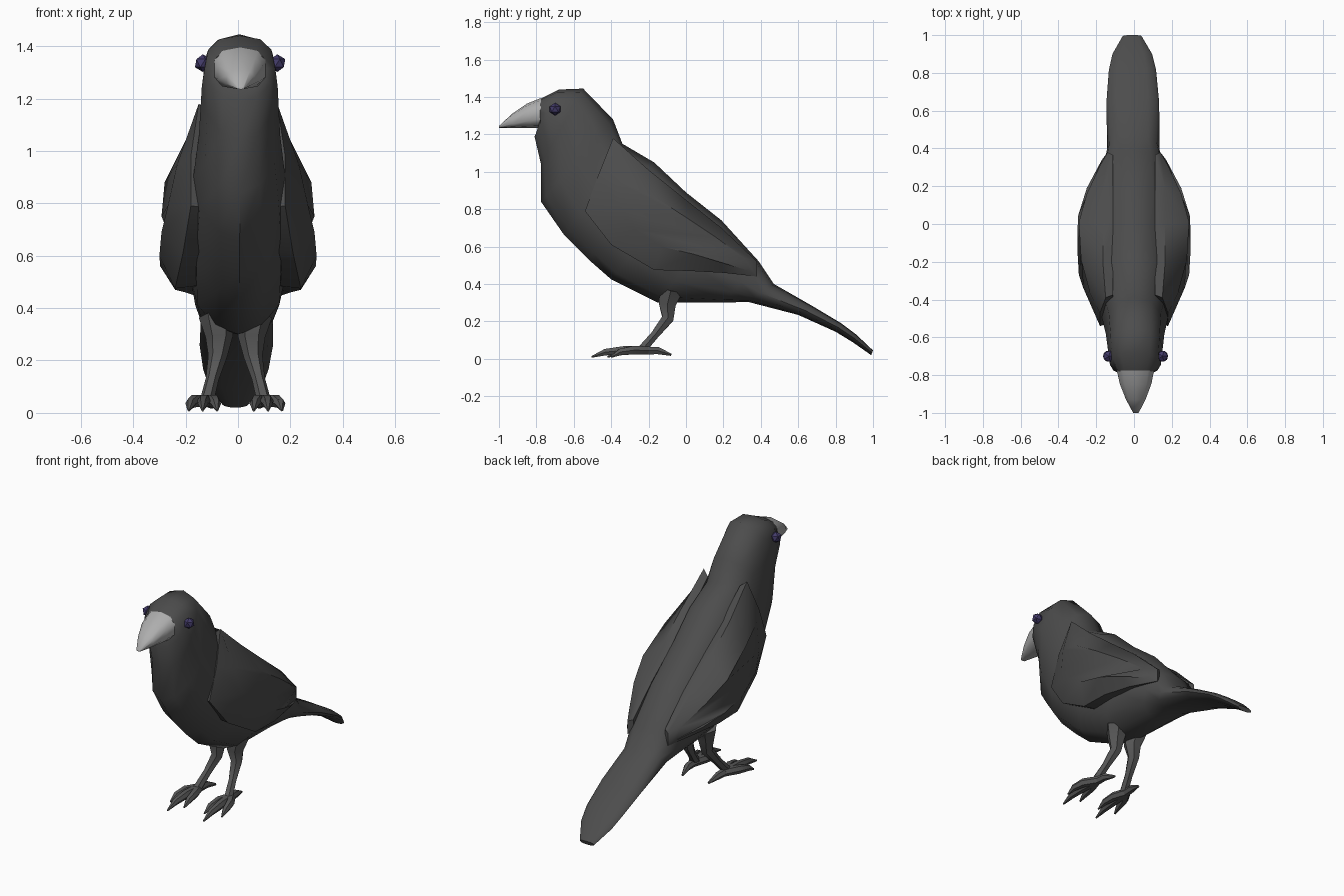
import bpy, bmesh, math
from mathutils import Vector

if "Cube" in bpy.data.objects:
    bpy.data.objects.remove(bpy.data.objects["Cube"])


def material(name, colour):
    m = bpy.data.materials.new(name)
    m.diffuse_color = (*colour, 1)
    m.use_nodes = True
    m.node_tree.nodes["Principled BSDF"].inputs["Base Color"].default_value = m.diffuse_color
    return m


FEATHER = material("charcoal feathers", (0.073, 0.073, 0.073))
BEAK = material("pale grey beak", (0.42, 0.42, 0.42))
LEG = material("grey leg", (0.095, 0.095, 0.095))
EYE = material("dark violet eye", (0.055, 0.043, 0.14))


def finish(name, bm, mat, angle=50):
    bmesh.ops.recalc_face_normals(bm, faces=bm.faces[:])
    me = bpy.data.meshes.new(name)
    bm.to_mesh(me)
    bm.free()
    ob = bpy.data.objects.new(name, me)
    bpy.context.collection.objects.link(ob)
    me.materials.append(mat)
    bpy.ops.object.select_all(action='DESELECT')
    ob.select_set(True)
    bpy.context.view_layer.objects.active = ob
    bpy.ops.object.shade_smooth_by_angle(angle=math.radians(angle))
    return ob


def skin(bm, rings, caps=(True, True)):
    """Join equal-sized rings of points into a skin."""
    vs = [[bm.verts.new(p) for p in r] for r in rings]
    n = len(vs[0])
    for a, b in zip(vs, vs[1:]):
        for i in range(n):
            j = (i + 1) % n
            bm.faces.new((a[i], a[j], b[j], b[i]))
    if caps[0]:
        bm.faces.new(vs[0][::-1])
    if caps[1]:
        bm.faces.new(vs[-1])


def signed_pow(v, p):
    return math.copysign(abs(v) ** p, v) if abs(v) > 1e-6 else 0


def loft(name, sections, mat, n=12, upper=0.8, lower=1.05, angle=50):
    """Sections: top y, top z, bottom y, bottom z, half width.
    Upper and lower set how boxy (< 1) or keeled (> 1) each half is."""
    rings = []
    for ty, tz, by, bz, hw in sections:
        ring = []
        for k in range(n):
            a = 2 * math.pi * k / n
            s, c = math.sin(a), math.cos(a)
            p = upper if c > 0 else lower
            t = 0.5 + 0.5 * signed_pow(c, p)
            ring.append((hw * signed_pow(s, p) - 0.01 * (by + (ty - by) * t),
                         by + (ty - by) * t, bz + (tz - bz) * t))
        rings.append(ring)
    bm = bmesh.new()
    skin(bm, rings)
    return finish(name, bm, mat, angle)


def tube(bm, path, n=6):
    """Path: x, y, z, radius."""
    pts = [Vector(p[:3]) for p in path]
    rings = []
    for i, p in enumerate(pts):
        d = (pts[min(i + 1, len(pts) - 1)] - pts[max(i - 1, 0)]).normalized()
        u = Vector((1, 0, 0))
        u = (u - d * u.dot(d)).normalized()
        v = d.cross(u)
        r = path[i][3]
        rings.append([p + (u * math.cos(a) + v * math.sin(a)) * r
                      for a in (2 * math.pi * k / n for k in range(n))])
    skin(bm, rings)


# Head, body and tail in one sweep
loft("body", [
    (-0.78, 1.39, -0.78, 1.24, 0.10),
    (-0.68, 1.44, -0.81, 1.19, 0.135),
    (-0.55, 1.445, -0.775, 1.04, 0.145),
    (-0.39, 1.28, -0.775, 0.84, 0.155),
    (-0.34, 1.15, -0.65, 0.66, 0.175),
    (-0.17, 1.05, -0.52, 0.53, 0.185),
    (0.00, 0.89, -0.40, 0.425, 0.187),
    (0.19, 0.74, -0.15, 0.30, 0.182),
    (0.39, 0.52, 0.20, 0.30, 0.16),
    (0.47, 0.40, 0.33, 0.305, 0.138),
    (0.68, 0.28, 0.60, 0.235, 0.14),
    (0.83, 0.19, 0.80, 0.145, 0.125),
    (0.91, 0.13, 0.89, 0.09, 0.105),
    (1.00, 0.045, 0.99, 0.02, 0.05)], FEATHER)

# Beak
loft("beak", [
    (-0.775, 1.395, -0.775, 1.235, 0.102),
    (-0.85, 1.365, -0.83, 1.235, 0.088),
    (-0.93, 1.31, -0.92, 1.235, 0.055),
    (-1.00, 1.245, -1.00, 1.235, 0.015)], BEAK, 10, 0.8, 0.75)

# Folded wing: edge loop and raised ridge loop (x, y, z)
EDGE = [(0.15, -0.39, 1.18), (0.18, -0.47, 0.98), (0.18, -0.54, 0.79),
        (0.21, -0.40, 0.61), (0.24, -0.17, 0.475), (0.24, 0.02, 0.47),
        (0.20, 0.20, 0.46), (0.14, 0.38, 0.44), (0.14, 0.38, 0.52),
        (0.165, 0.19, 0.70), (0.165, 0.00, 0.85), (0.165, -0.20, 1.01)]
RIDGE = [(0.17, -0.37, 1.10), (0.232, -0.37, 0.95), (0.268, -0.34, 0.79),
         (0.292, -0.27, 0.69), (0.30, -0.13, 0.60), (0.297, 0.04, 0.56),
         (0.25, 0.19, 0.515), (0.17, 0.34, 0.47), (0.18, 0.31, 0.54),
         (0.25, 0.16, 0.65), (0.292, 0.01, 0.75), (0.28, -0.19, 0.88)]

for side, tag in ((1, "left"), (-1, "right")):
    def flip(pts):
        return [(side * p[0], *p[1:]) for p in pts]

    # Wing, with its root sunk into the body
    bm = bmesh.new()
    root = [(0.11, y * 0.96, 0.7 + (z - 0.7) * 0.93) for x, y, z in EDGE]
    skin(bm, [flip(root), flip(EDGE), flip(RIDGE)], (True, False))
    bm.verts.ensure_lookup_table()
    r = bm.verts[24:36]
    # Strips across the ridge from front edge to upper edge
    bm.faces.new((r[0], r[1], r[11]))
    for i in range(1, 5):
        bm.faces.new((r[i], r[i + 1], r[11 - i], r[12 - i]))
    bm.faces.new((r[5], r[6], r[7]))
    finish(tag + "_wing", bm, FEATHER, 45)

    # Eye
    bm = bmesh.new()
    bmesh.ops.create_icosphere(bm, subdivisions=1, radius=0.034)
    bmesh.ops.translate(bm, verts=bm.verts[:],
                        vec=(side * 0.142 + 0.008, -0.70, 1.335))
    finish(tag + "_eye", bm, EYE, 30)

    # Leg and clawed foot
    bm = bmesh.new()
    tube(bm, flip([(0.07, -0.08, 0.37, 0.07), (0.062, -0.10, 0.29, 0.052),
                   (0.068, -0.098, 0.215, 0.036), (0.088, -0.165, 0.13, 0.025),
                   (0.108, -0.235, 0.05, 0.027)]))
    for x, y in ((0.178, -0.40), (0.125, -0.505), (0.07, -0.42)):
        def toe(t, bow, z, rad):
            return (0.11 + (x - 0.11) * (t + bow), -0.21 + (y + 0.21) * t, z, rad)
        tube(bm, flip([toe(0, 0, 0.045, 0.025), toe(0.4, 0.25, 0.046, 0.026),
                       toe(0.75, 0.15, 0.036, 0.02), toe(1, 0, 0.01, 0.005)]))
    tube(bm, flip([(0.11, -0.24, 0.045, 0.025), (0.105, -0.15, 0.044, 0.022),
                   (0.09, -0.08, 0.022, 0.007)]))
    ob = finish(tag + "_leg", bm, LEG)
    ob.location.x = -0.01
